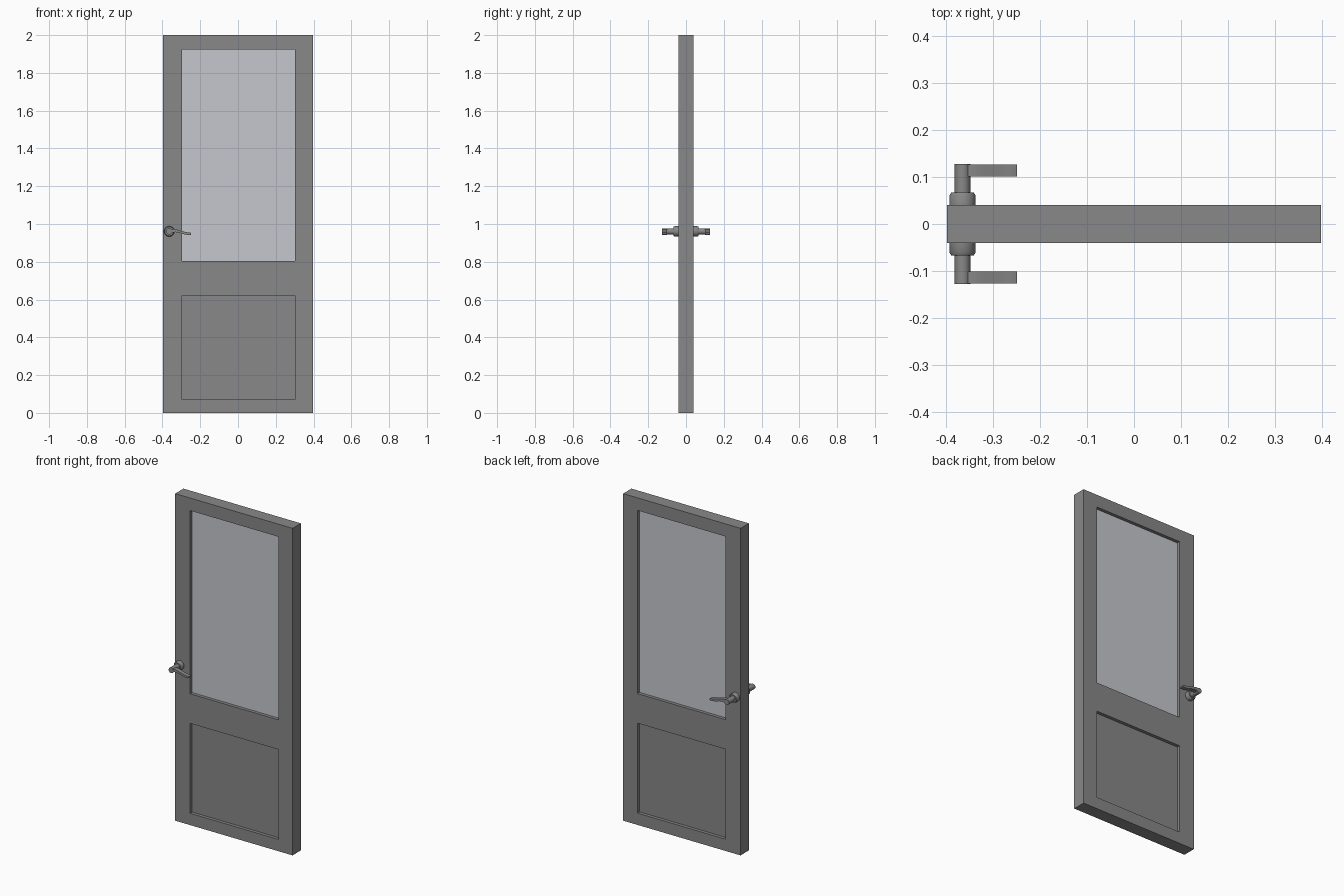
import bpy, bmesh, math
from mathutils import Matrix

if "Cube" in bpy.data.objects:
    bpy.data.objects.remove(bpy.data.objects["Cube"])

HW, HT = 0.397, 0.04              # door half width, half thickness
X0, X1, PANEL_T = -0.296, 0.301, 0.02   # opening sides, infill half thickness
LOW, UP = (0.072, 0.622), (0.803, 1.923)
HX, HZ = -0.364, 0.961            # handle axis
DARK = (0.246, 0.246, 0.246, 1)
PALE = (0.56, 0.575, 0.615, 1)
materials = {}


def material(color):
    if color not in materials:
        materials[color] = bpy.data.materials.new("pale_glass" if color == PALE else "dark_grey")
        materials[color].diffuse_color = color
    return materials[color]


def finish(bm, name, color=DARK, mirror=False):
    bmesh.ops.recalc_face_normals(bm, faces=bm.faces)
    me = bpy.data.meshes.new(name)
    bm.to_mesh(me)
    bm.free()
    me.materials.append(material(color))
    ob = bpy.data.objects.new(name, me)
    bpy.context.collection.objects.link(ob)
    if mirror:
        mod = ob.modifiers.new("both_sides", 'MIRROR')
        mod.use_axis = (False, True, False)
    return ob


def smooth(ob, angle=35):
    bpy.ops.object.select_all(action='DESELECT')
    ob.select_set(True)
    bpy.context.view_layer.objects.active = ob
    bpy.ops.object.shade_smooth_by_angle(angle=math.radians(angle))


def extrude_y(bm, faces, depth):
    ext = bmesh.ops.extrude_face_region(bm, geom=faces)
    vs = [g for g in ext["geom"] if isinstance(g, bmesh.types.BMVert)]
    bmesh.ops.translate(bm, vec=(0, depth, 0), verts=vs)


def infill(name, z0, z1, color=DARK):
    bm = bmesh.new()
    size = Matrix.Diagonal((X1 - X0, 2 * PANEL_T, z1 - z0, 1))
    centre = Matrix.Translation(((X0 + X1) / 2, 0, (z0 + z1) / 2))
    bmesh.ops.create_cube(bm, size=1, matrix=centre @ size)
    return finish(bm, name, color)


# Door frame: grid of cells with the two openings left out, then thickened
bm = bmesh.new()
xs = [-HW, X0, X1, HW]
zs = [0, *LOW, *UP, 2]
grid = [[bm.verts.new((x, -HT, z)) for x in xs] for z in zs]
cells = []
for r in range(5):
    for c in range(3):
        if c == 1 and r in (1, 3):
            continue
        cells.append(bm.faces.new((grid[r][c], grid[r][c + 1], grid[r + 1][c + 1], grid[r + 1][c])))
extrude_y(bm, cells, 2 * HT)
finish(bm, "door_frame")

# Recessed infills
infill("lower_panel", *LOW)
infill("glass_pane", *UP, color=PALE)

# Rosette and neck, turned as one profile of (radius, y)
bm = bmesh.new()
profile = [(0, -0.038), (0.0275, -0.038), (0.0275, -0.061), (0.0235, -0.067),
           (0.0165, -0.067), (0.0165, -0.127), (0, -0.127)]
vs = [bm.verts.new((HX + r, y, HZ)) for r, y in profile]
es = [bm.edges.new(p) for p in zip(vs, vs[1:])]
bmesh.ops.spin(bm, geom=vs + es, cent=(HX, 0, HZ), axis=(0, 1, 0),
               angle=2 * math.pi, steps=32)
bmesh.ops.remove_doubles(bm, verts=bm.verts, dist=1e-5)
smooth(finish(bm, "handle_neck", mirror=True))

# Lever: wave outline from (x, centre z, half thickness), extruded in y
bm = bmesh.new()
wave = [(0.012, 0.002, 0.0105), (0.022, 0.004, 0.009), (0.036, 0.003, 0.0075),
        (0.052, -0.001, 0.007), (0.068, -0.006, 0.007), (0.084, -0.010, 0.007),
        (0.100, -0.0125, 0.0065), (0.112, -0.013, 0.006), (0.116, -0.013, 0.004)]
outline = [(x, z + t) for x, z, t in wave] + [(x, z - t) for x, z, t in reversed(wave)]
face = bm.faces.new([bm.verts.new((HX + x, -0.1265, HZ + z)) for x, z in outline])
extrude_y(bm, [face], 0.026)
smooth(finish(bm, "handle_lever", mirror=True))

for m in bpy.data.materials:
    if m.users and not m.is_grease_pencil:
        m.use_nodes = True
        m.node_tree.nodes["Principled BSDF"].inputs["Base Color"].default_value = m.diffuse_color
